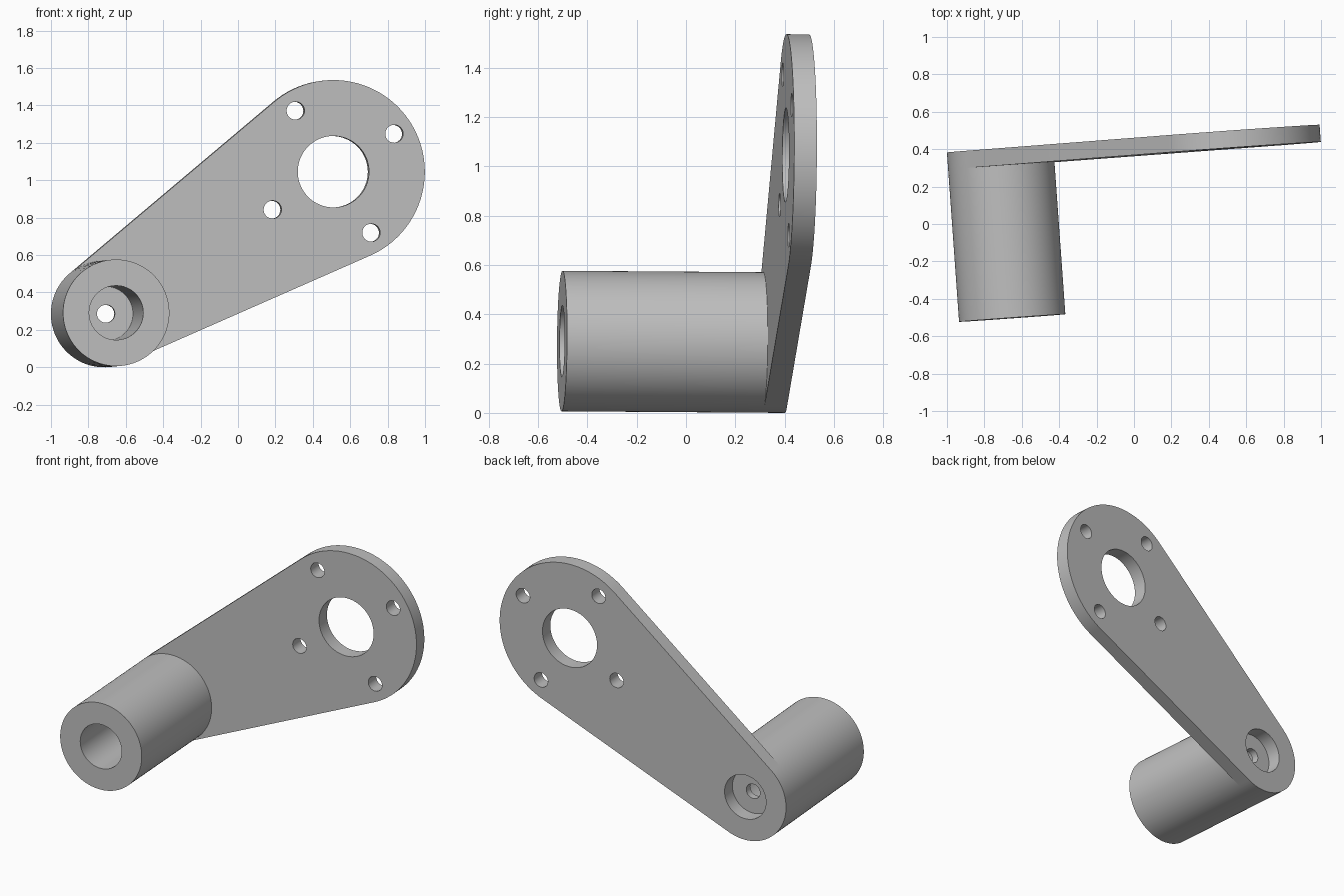
import bpy, bmesh
from math import sin, cos, pi, radians, hypot, atan2, asin
from mathutils import Matrix, Vector

if "Cube" in bpy.data.objects:
    bpy.data.objects.remove(bpy.data.objects["Cube"], do_unlink=True)

grey = bpy.data.materials.new("machined grey")
grey.use_nodes = True
grey.diffuse_color = (0.52, 0.52, 0.52, 1)
grey.node_tree.nodes["Principled BSDF"].inputs["Base Color"].default_value = (0.52, 0.52, 0.52, 1)

# Main dimensions; the sleeve end of the arm is the local origin
SMALL_R, BIG_R = 0.285, 0.49
BORE_R, BOLT_R, HUB_R = 0.145, 0.048, 0.191
THICK, WEB, LENGTH = 0.092, 0.138, 0.908
BIG = (1.223, 0.76)
PLACE = (Matrix.Translation((-0.716, 0.403, 0.285))
         @ Matrix.Rotation(radians(4.1), 4, "Z") @ Matrix.Rotation(radians(-0.4), 4, "X"))

# Direction of the arm, and where its straight edges touch both round ends
axis = atan2(BIG[1], BIG[0])
touch = pi / 2 + asin((BIG_R - SMALL_R) / hypot(*BIG))


def arc(centre, r, start, end, steps):
    return [(centre[0] + r * cos(start + (end - start) * i / steps),
             centre[1] + r * sin(start + (end - start) * i / steps)) for i in range(steps + 1)]


def circle(centre, r, steps=64):
    return arc(centre, r, 0, 2 * pi, steps)[:-1]


def add_loop(bm, points, depth):
    return [bm.verts.new((u, -depth, v)) for u, v in points]


def wall(bm, points, depth0, depth1):
    a, b = add_loop(bm, points, depth0), add_loop(bm, points, depth1)
    for i in range(len(a)):
        j = (i + 1) % len(a)
        bm.faces.new((a[i], a[j], b[j], b[i]))


def cap(bm, loops, depth):
    edges = []
    for points in loops:
        vs = add_loop(bm, points, depth)
        edges += [bm.edges.new((vs[i - 1], vs[i])) for i in range(len(vs))]
    bmesh.ops.triangle_fill(bm, edges=edges, use_beauty=True, normal=Vector((0, -1, 0)))


def finish(bm, name):
    bmesh.ops.remove_doubles(bm, verts=bm.verts, dist=1e-5)
    bmesh.ops.recalc_face_normals(bm, faces=bm.faces)
    mesh = bpy.data.meshes.new(name)
    bm.to_mesh(mesh)
    bm.free()
    mesh.materials.append(grey)
    obj = bpy.data.objects.new(name, mesh)
    bpy.context.collection.objects.link(obj)
    obj.matrix_world = PLACE
    bpy.ops.object.select_all(action="DESELECT")
    obj.select_set(True)
    bpy.context.view_layer.objects.active = obj
    bpy.ops.object.shade_smooth_by_angle(angle=radians(30))


# Arm plate: tapered outline, hub hole, four bolt holes and a rear recess
big_arc = arc(BIG, BIG_R, axis - touch, axis + touch, 64)
outer_arc = arc((0, 0), SMALL_R, axis + touch, axis + 2 * pi - touch, 44)
inner_arc = arc((0, 0), SMALL_R, axis + touch, axis - touch, 52)
holes = [circle(BIG, HUB_R)]
for k in range(4):
    t = axis + k * pi / 2
    holes.append(circle((BIG[0] + 0.384 * cos(t), BIG[1] + 0.384 * sin(t)), BOLT_R, 32))
recess = circle((0, 0), BORE_R)

bm = bmesh.new()
cap(bm, [big_arc + outer_arc, recess] + holes, 0)
cap(bm, [big_arc + inner_arc] + holes, THICK)
for points in [big_arc + outer_arc, recess] + holes:
    wall(bm, points, 0, THICK)
finish(bm, "arm_plate")

# Sleeve: turned barrel with a deep front bore and a small hole through its web
bm = bmesh.new()
barrel = outer_arc[:-1] + inner_arc[::-1][:-1]
bore, pin = circle((0, 0), BORE_R), circle((0, 0), BOLT_R, 32)
wall(bm, barrel, THICK, LENGTH)
cap(bm, [barrel, bore], LENGTH)
wall(bm, bore, LENGTH, WEB)
cap(bm, [bore, pin], WEB)
wall(bm, pin, WEB, THICK)
cap(bm, [bore, pin], THICK)
finish(bm, "sleeve")
